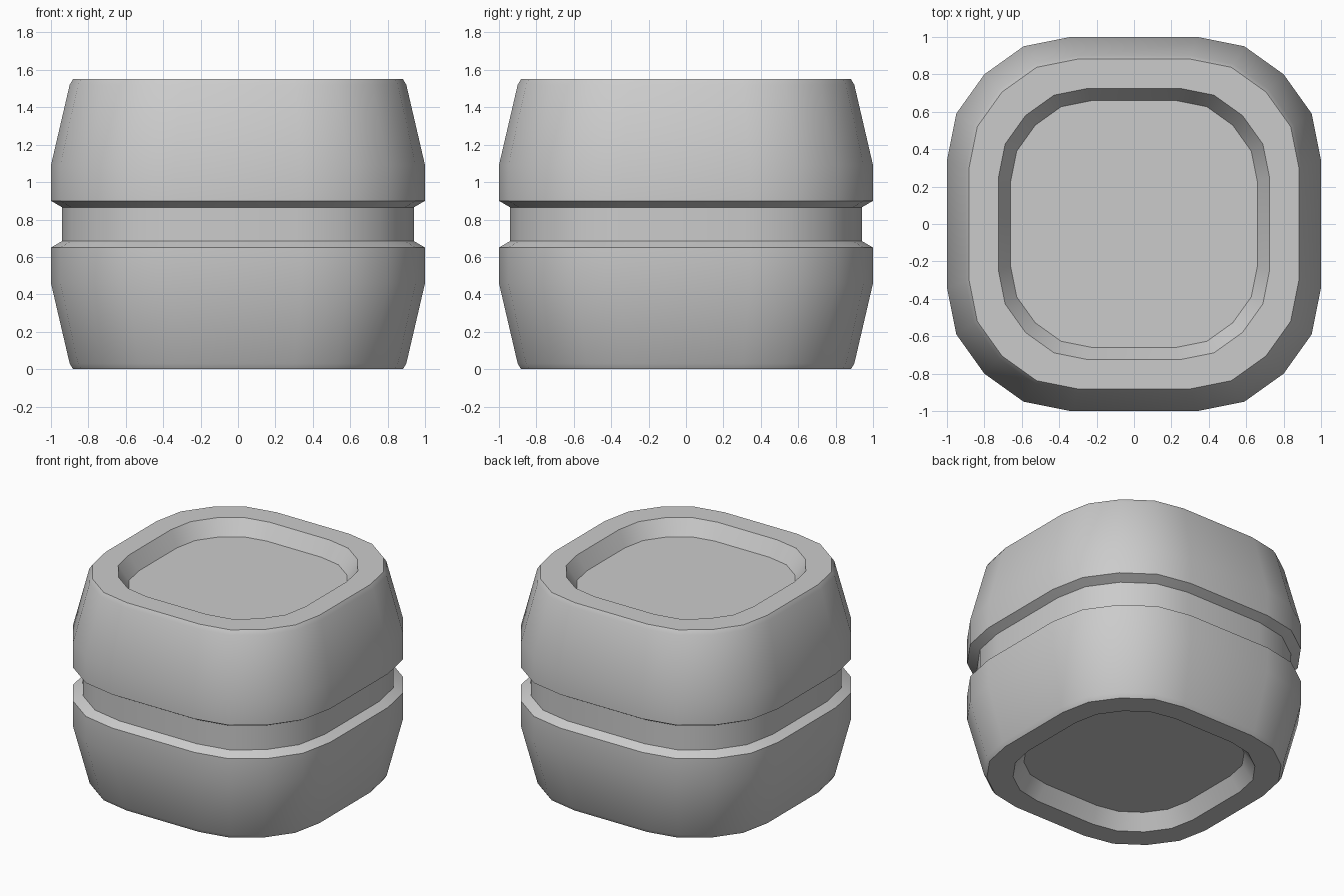
import bpy
import bmesh

cube = bpy.data.objects.get("Cube")
if cube:
    bpy.data.objects.remove(cube, do_unlink=True)

grey = bpy.data.materials.new("light grey")
grey.use_nodes = True
colour = (0.6, 0.6, 0.6, 1)
grey.diffuse_color = colour
grey.node_tree.nodes["Principled BSDF"].inputs["Base Color"].default_value = colour

HEIGHT = 1.55

# Rounded square outline: one corner, turned four times
corner = [(1, 0.34), (0.95, 0.59), (0.8, 0.8), (0.59, 0.95), (0.34, 1)]
outline = []
for turn in range(4):
    outline += corner
    corner = [(-y, x) for x, y in corner]

# Lower half profile (scale, height): recess, rim, chamfer, flare, groove
lower = [(0.66, 0.11), (0.725, 0), (0.882, 0), (0.9, 0.03),
         (1, 0.46), (1, 0.65), (0.94, 0.685)]
profile = lower + [(s, HEIGHT - z) for s, z in reversed(lower)]

# Loft the outline along the profile and cap both recess floors
bm = bmesh.new()
rings = [[bm.verts.new((x * s, y * s, z)) for x, y in outline] for s, z in profile]
count = len(outline)
for a, b in zip(rings, rings[1:]):
    for i in range(count):
        j = (i + 1) % count
        bm.faces.new((a[i], a[j], b[j], b[i]))
bm.faces.new(rings[0][::-1])
bm.faces.new(rings[-1])
bmesh.ops.recalc_face_normals(bm, faces=bm.faces)

mesh = bpy.data.meshes.new("grooved_block")
bm.to_mesh(mesh)
bm.free()
mesh.materials.append(grey)
block = bpy.data.objects.new("grooved_block", mesh)
bpy.context.collection.objects.link(block)

# Smooth the sides, keep the rims and groove crisp
bpy.ops.object.select_all(action="DESELECT")
block.select_set(True)
bpy.context.view_layer.objects.active = block
bpy.ops.object.shade_smooth_by_angle(angle=0.52)
